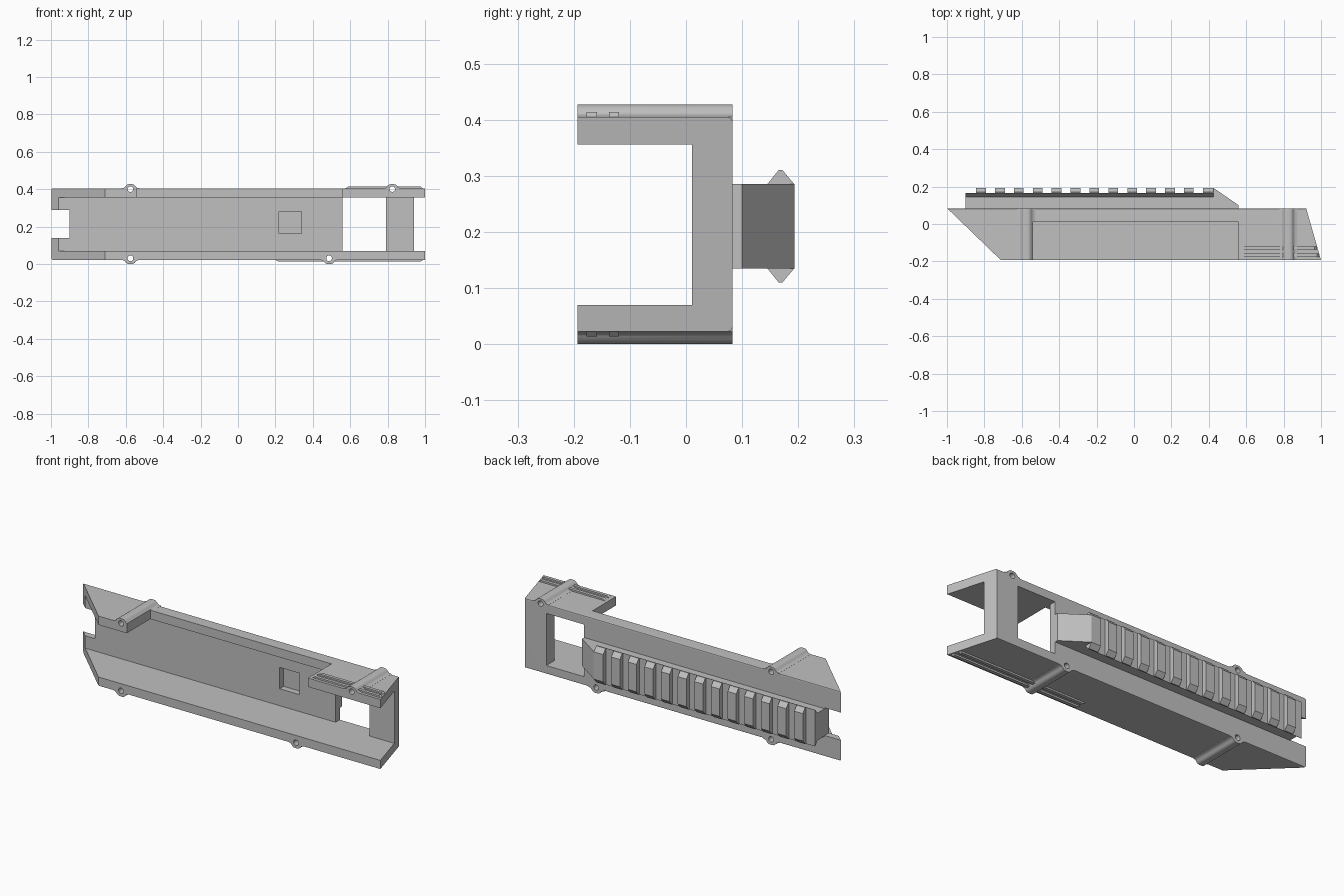
import bpy, bmesh, math

old = bpy.data.objects.get("Cube")
if old:
    bpy.data.objects.remove(old, do_unlink=True)

grey = bpy.data.materials.new("plain grey")
grey.use_nodes = True
colour = (0.53, 0.53, 0.53, 1)
grey.diffuse_color = colour
grey.node_tree.nodes["Principled BSDF"].inputs["Base Color"].default_value = colour

FRONT, BACK = -0.193, 0.083
LOW, HIGH = 0.0225, 0.4045
IN_LOW, IN_HIGH, WALL = 0.07, 0.356, 0.011


def prism(name, points, axis, start, end):
    """Extrude a flat outline along one axis."""
    place = {"x": lambda p, t: (t, p[0], p[1]),
             "y": lambda p, t: (p[0], t, p[1]),
             "z": lambda p, t: (p[0], p[1], t)}[axis]
    bm = bmesh.new()
    rings = [[bm.verts.new(place(p, t)) for p in points] for t in (start, end)]
    n = len(points)
    bm.faces.new(rings[0])
    bm.faces.new(rings[1][::-1])
    for i in range(n):
        j = (i + 1) % n
        bm.faces.new((rings[0][i], rings[1][i], rings[1][j], rings[0][j]))
    bmesh.ops.recalc_face_normals(bm, faces=bm.faces[:])
    mesh = bpy.data.meshes.new(name)
    bm.to_mesh(mesh)
    bm.free()
    mesh.materials.append(grey)
    obj = bpy.data.objects.new(name, mesh)
    bpy.context.collection.objects.link(obj)
    return obj


def box(name, x, y, z):
    return prism(name, [(x[0], z[0]), (x[1], z[0]), (x[1], z[1]), (x[0], z[1])], "y", *y)


def circle(x, z, r, n=20):
    return [(x + r * math.cos(math.tau * i / n), z + r * math.sin(math.tau * i / n))
            for i in range(n)]


def combine(target, tool, operation):
    """Apply a boolean and discard the helper."""
    mod = target.modifiers.new("bool", "BOOLEAN")
    mod.operation, mod.solver, mod.object = operation, "EXACT", tool
    bpy.context.view_layer.objects.active = target
    bpy.ops.object.modifier_apply(modifier=mod.name)
    bpy.data.objects.remove(tool, do_unlink=True)


def smooth(obj):
    """Round only the curved parts, keeping large faces flat."""
    bpy.ops.object.select_all(action="DESELECT")
    obj.select_set(True)
    bpy.context.view_layer.objects.active = obj
    bpy.ops.object.shade_smooth_by_angle(angle=math.radians(32))
    weighted = obj.modifiers.new("flat faces", "WEIGHTED_NORMAL")
    weighted.keep_sharp = True


# Channel body: U section with softened rear corners
e = 0.008
section = [(FRONT, LOW), (BACK - e, LOW), (BACK - e * 0.3, LOW + e * 0.3), (BACK, LOW + e),
           (BACK, HIGH - e), (BACK - e * 0.3, HIGH - e * 0.3), (BACK - e, HIGH),
           (FRONT, HIGH), (FRONT, IN_HIGH), (WALL, IN_HIGH), (WALL, IN_LOW), (FRONT, IN_LOW)]
body = prism("channel_body", section, "x", -1.1, 1.1)

# Bosses running front to back, blended into the outer flange faces
bosses = [(-0.575, 1), (0.825, 1), (-0.575, -1), (0.487, -1)]
for x, side in bosses:
    edge = HIGH if side > 0 else LOW
    flank = [(0.048, -0.012), (0.048, 0.0005), (0.036, 0.003), (0.029, 0.008),
             (0.024, 0.015), (0.017, 0.0205), (0.008, 0.0225)]
    shape = [(x + w, edge + side * h) for w, h in flank] + \
            [(x - w, edge + side * h) for w, h in reversed(flank)]
    combine(body, prism("boss", shape, "y", FRONT, BACK), "UNION")

# Slanted ends in plan
plan = [(-1, BACK + 0.002), (-0.71, FRONT - 0.002), (1, FRONT - 0.002), (0.92, BACK + 0.002)]
combine(body, prism("plan", plan, "z", -0.2, 0.7), "INTERSECT")

# Twin grip ribs on the outer faces
for y, end in ((-0.168, 0.988), (-0.128, 0.976)):
    for side, edge, start in ((1, HIGH, 0.575), (-1, LOW, 0.2)):
        rib = [(start, edge - side * 0.01), (start, edge), (start + 0.015, edge + side * 0.009),
               (end - 0.01, edge + side * 0.009), (end, edge), (end, edge - side * 0.01)]
        combine(body, prism("rib", rib, "y", y - 0.009, y + 0.009), "UNION")

# Deep inner recess, upper flange cutout, large window, square hole, end notch
for x, y, z in (((-1.2, 0.56), (-0.3, 0.047), (IN_LOW, IN_HIGH)),
                ((-0.54, 0.56), (-0.4, WALL), (IN_HIGH - 0.02, 0.6)),
                ((0.56, 0.79), (-0.1, 0.2), (IN_LOW, IN_HIGH)),
                ((0.22, 0.34), (-0.1, 0.2), (0.163, 0.28)),
                ((-1.2, -0.9), (-0.3, 0.2), (0.138, 0.29))):
    combine(body, box("opening", x, y, z), "DIFFERENCE")

# Drilled boss holes
for x, side in bosses:
    z = HIGH - 0.004 if side > 0 else LOW + 0.008
    combine(body, prism("drill", circle(x, z, 0.015), "y", -0.4, 0.4), "DIFFERENCE")
smooth(body)

# Accessory rail: stem and flared head, with cross slots
MID, STEM, FLARE = 0.21, 0.075, 0.1
half = [(BACK - 0.001, STEM), (0.145, STEM), (0.165, FLARE), (0.172, FLARE), (-FRONT, STEM)]
rail_section = [(y, MID + w) for y, w in half] + [(y, MID - w) for y, w in reversed(half)]
rail = prism("rail", rail_section, "x", -0.9, 0.425)
teeth = [-0.818 + 0.101 * i for i in range(13)]
for i, x in enumerate(teeth):
    left = -1.0 if i == 0 else teeth[i - 1] + 0.026
    combine(rail, box("slot", (left, x - 0.026), (0.167, 0.3), (0, 0.5)), "DIFFERENCE")

# Sloping nose at the end of the rail
nose = [(0.42, BACK - 0.001), (0.56, BACK - 0.001), (0.56, 0.1), (0.425, -FRONT), (0.42, -FRONT)]
combine(rail, prism("rail_nose", nose, "z", MID - STEM, MID + STEM), "UNION")
